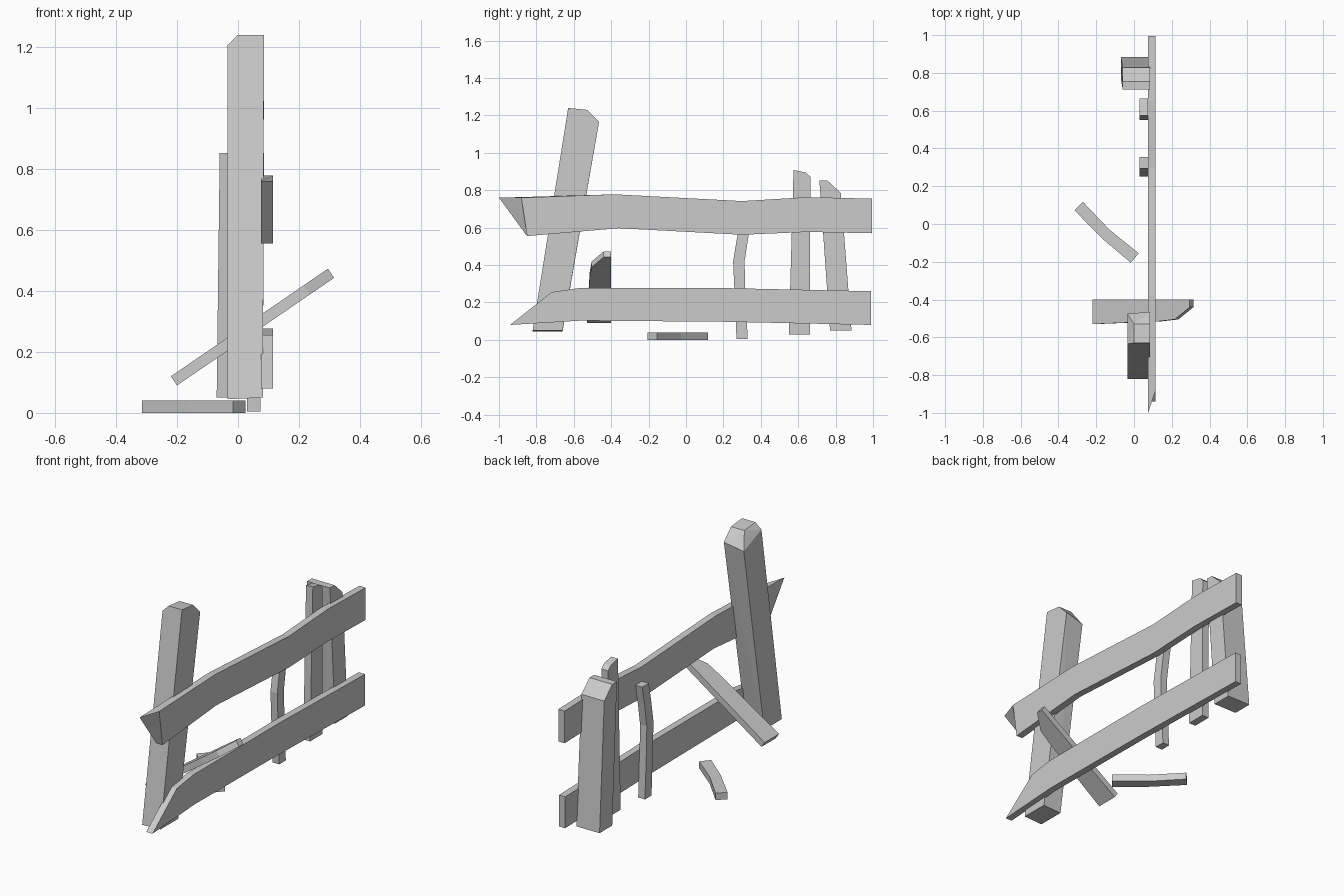
import bpy, bmesh


def finish(name, bm):
    bmesh.ops.recalc_face_normals(bm, faces=bm.faces)
    mesh = bpy.data.meshes.new(name)
    bm.to_mesh(mesh)
    bm.free()
    bpy.context.collection.objects.link(bpy.data.objects.new(name, mesh))


def prism(name, ring_a, ring_b):
    """Solid between two matching outlines."""
    bm = bmesh.new()
    a = [bm.verts.new(p) for p in ring_a]
    b = [bm.verts.new(p) for p in ring_b]
    bm.faces.new(a)
    bm.faces.new(b[::-1])
    for i in range(len(a)):
        j = (i + 1) % len(a)
        bm.faces.new((a[j], a[i], b[i], b[j]))
    finish(name, bm)


def side_board(name, x0, x1, back, front=None):
    """Board from (y, z) outlines, spanning x0 to x1."""
    prism(name, [(x0, y, z) for y, z in back], [(x1, y, z) for y, z in front or back])


def hewn_post(name, points):
    """Convex post given by its corners, with chamfered top."""
    bm = bmesh.new()
    for p in points:
        bm.verts.new(p)
    bmesh.ops.convex_hull(bm, input=bm.verts)
    bmesh.ops.dissolve_limit(bm, angle_limit=0.03, verts=bm.verts, edges=bm.edges)
    finish(name, bm)


# Rails: the broken end of the top rail is cut at a slant
top = [(-0.85, 0.555), (-0.36, 0.597), (0.3, 0.562), (0.65, 0.577), (0.995, 0.57),
       (0.995, 0.755), (0.65, 0.763), (0.3, 0.742), (-0.38, 0.778)]
side_board("top_rail", 0.075, 0.115, top + [(-1.0, 0.76)], top + [(-0.88, 0.76)])
side_board("bottom_rail", 0.075, 0.115,
           [(-0.94, 0.08), (-0.56, 0.103), (0.2, 0.097), (0.99, 0.08),
            (0.99, 0.26), (0.2, 0.277), (-0.57, 0.277), (-0.72, 0.255)])

# Leaning end posts
hewn_post("tall_post", [
    (-0.035, -0.82, 0.045), (0.082, -0.82, 0.05), (0.082, -0.66, 0.05), (-0.035, -0.66, 0.045),
    (-0.035, -0.635, 1.205), (-0.035, -0.475, 1.14), (0.085, -0.465, 1.165),
    (0.0, -0.63, 1.24), (0.085, -0.63, 1.24), (0.085, -0.53, 1.23), (0.0, -0.53, 1.23)])
hewn_post("short_post", [
    (-0.07, 0.77, 0.05), (0.078, 0.77, 0.05), (0.078, 0.885, 0.05), (-0.07, 0.885, 0.05),
    (-0.06, 0.713, 0.853), (0.085, 0.713, 0.853), (0.085, 0.755, 0.853), (-0.06, 0.755, 0.853),
    (-0.06, 0.828, 0.785), (0.085, 0.828, 0.785)])

# Pickets behind the rails
side_board("straight_picket", 0.03, 0.073,
           [(0.55, 0.03), (0.662, 0.03), (0.665, 0.872), (0.64, 0.895), (0.575, 0.908)])
side_board("bent_picket", 0.03, 0.073,
           [(0.27, 0.005), (0.33, 0.005), (0.317, 0.42 - 0.15), (0.313, 0.42), (0.335, 0.56), (0.355, 0.66),
            (0.295, 0.66), (0.275, 0.56), (0.252, 0.42)])

# Fallen plank propped against the lower rail
outline = [(-0.22, -0.53), (0.13, -0.515), (0.215, -0.505), (0.295, -0.44), (0.295, -0.40), (-0.22, -0.40)]
upper = [(x, y, 0.12 + (x + 0.22) * 0.685) for x, y in outline]
prism("leaning_plank", upper, [(x + 0.02, y, z - 0.03) for x, y, z in upper])

# Broken piece on the ground
piece = [(-0.315, 0.072), (-0.27, 0.117), (-0.13, -0.03), (0.025, -0.155), (-0.017, -0.205), (-0.165, -0.08)]
prism("ground_piece", [(x, y, 0.0) for x, y in piece], [(x, y, 0.04) for x, y in piece])
